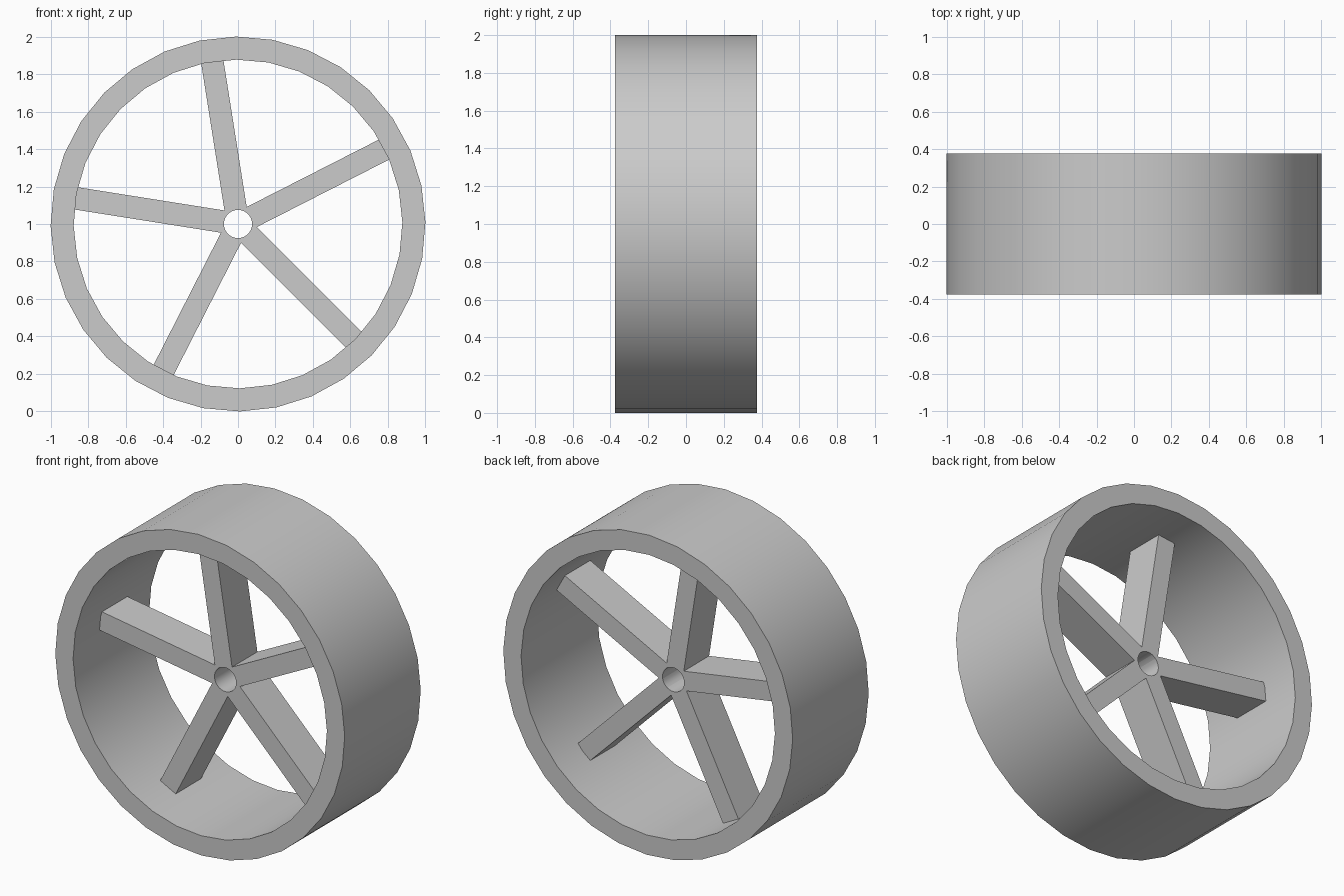
import bpy, bmesh
from math import sin, cos, radians, pi

cube = bpy.data.objects.get("Cube")
if cube:
    bpy.data.objects.remove(cube, do_unlink=True)

SEGMENTS = 32
TURN = radians(0.6)
CENTRE_Z = 1.0
RIM_OUTER, RIM_INNER, RIM_HALF_DEPTH = 1.0, 0.877, 0.375
SPOKES, SPOKE_HALF_WIDTH, SPOKE_HALF_DEPTH = 5, 0.06, 0.125
SPOKE_END, FIRST_SPOKE = 0.89, radians(27)
BORE = 0.075

grey = bpy.data.materials.new("plain grey")
grey.use_nodes = True
colour = (0.6, 0.6, 0.6, 1)
grey.diffuse_color = colour
grey.node_tree.nodes["Principled BSDF"].inputs["Base Color"].default_value = colour


def make_object(name, bm):
    bmesh.ops.recalc_face_normals(bm, faces=bm.faces)
    mesh = bpy.data.meshes.new(name)
    bm.to_mesh(mesh)
    bm.free()
    mesh.materials.append(grey)
    obj = bpy.data.objects.new(name, mesh)
    obj.location.z = CENTRE_Z
    bpy.context.collection.objects.link(obj)
    return obj


def smooth(obj):
    bpy.ops.object.select_all(action="DESELECT")
    obj.select_set(True)
    bpy.context.view_layer.objects.active = obj
    bpy.ops.object.shade_smooth_by_angle(angle=radians(30))


def ring_points(radius):
    angles = [TURN + 2 * pi * i / SEGMENTS for i in range(SEGMENTS)]
    return [(radius * cos(a), radius * sin(a)) for a in angles]


def prism(name, outline, half_depth):
    """Extrude an outline in the xz plane along y."""
    bm = bmesh.new()
    face = bm.faces.new([bm.verts.new((x, -half_depth, z)) for x, z in outline])
    out = bmesh.ops.extrude_face_region(bm, geom=[face])
    moved = [v for v in out["geom"] if isinstance(v, bmesh.types.BMVert)]
    bmesh.ops.translate(bm, verts=moved, vec=(0, 2 * half_depth, 0))
    # extrusion may leave the starting cap in place or remove it
    bmesh.ops.holes_fill(bm, edges=[e for e in bm.edges if e.is_boundary])
    return make_object(name, bm)


# Rim: rectangular section swept round the axle
bm = bmesh.new()
section = [(RIM_OUTER, -RIM_HALF_DEPTH), (RIM_OUTER, RIM_HALF_DEPTH),
           (RIM_INNER, RIM_HALF_DEPTH), (RIM_INNER, -RIM_HALF_DEPTH)]
loops = [[bm.verts.new((x, y, z)) for x, z in ring_points(r)] for r, y in section]
for k in range(len(loops)):
    a, b = loops[k], loops[(k + 1) % len(loops)]
    for i in range(SEGMENTS):
        j = (i + 1) % SEGMENTS
        bm.faces.new((a[i], a[j], b[j], b[i]))
rim = make_object("rim", bm)
smooth(rim)

# Spokes: one star outline whose arms meet at the hub
star = []
step = 2 * pi / SPOKES
corner = SPOKE_HALF_WIDTH / sin(step / 2)
for k in range(SPOKES):
    a = FIRST_SPOKE + k * step
    star.append((corner * cos(a - step / 2), corner * sin(a - step / 2)))
    for side in (-SPOKE_HALF_WIDTH, SPOKE_HALF_WIDTH):
        star.append((SPOKE_END * cos(a) - side * sin(a),
                     SPOKE_END * sin(a) + side * cos(a)))
spokes = prism("spokes", star, SPOKE_HALF_DEPTH)

# Axle hole
cutter = prism("axle_hole_cutter", ring_points(BORE), 2 * SPOKE_HALF_DEPTH)
cutter.hide_render = True
cut = spokes.modifiers.new("axle hole", "BOOLEAN")
cut.operation = "DIFFERENCE"
cut.solver = "EXACT"
cut.object = cutter
smooth(spokes)
bpy.ops.object.modifier_apply(modifier=cut.name)
bpy.data.objects.remove(cutter, do_unlink=True)
smooth(spokes)
